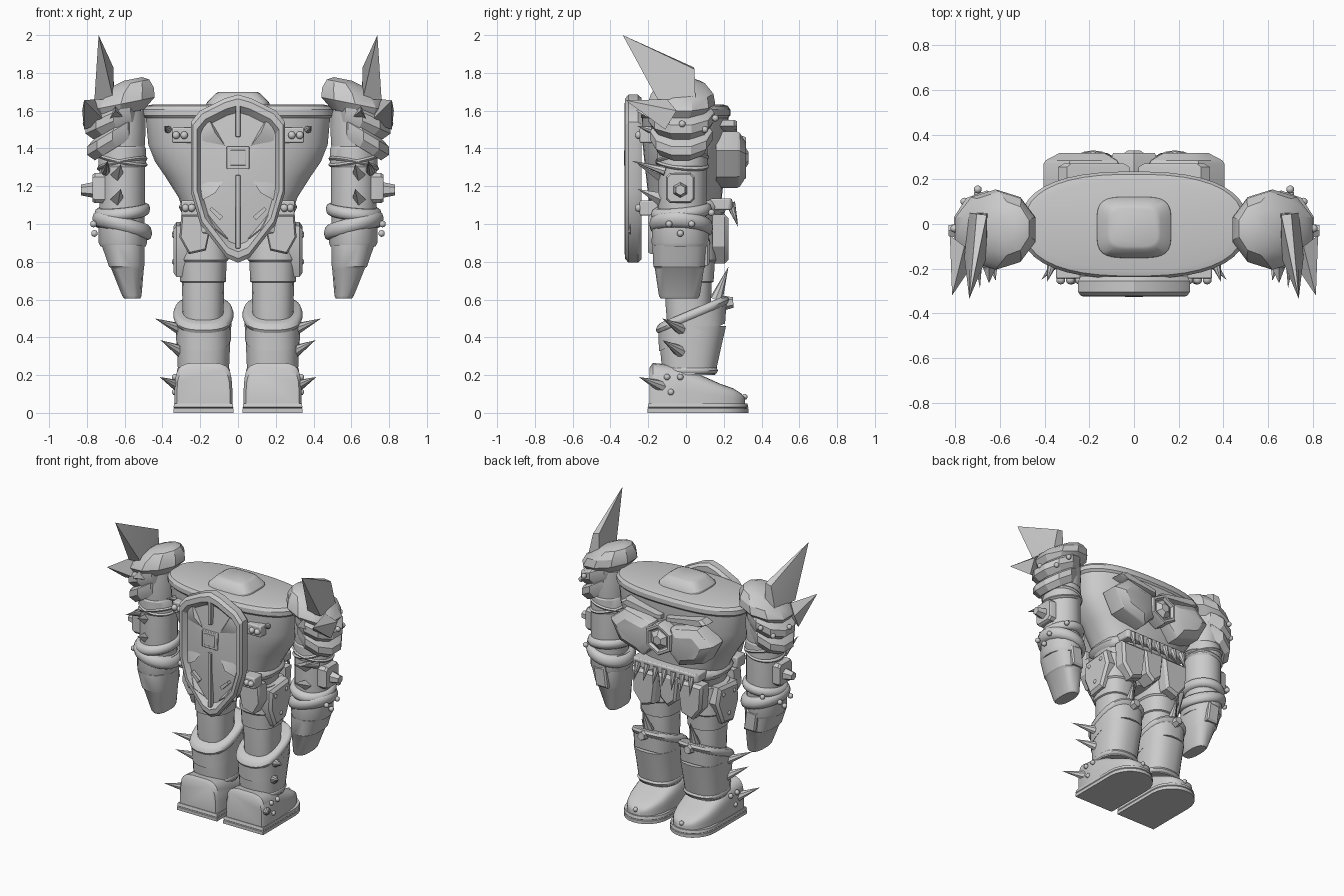
import bpy, bmesh, math
from mathutils import Vector

grey = bpy.data.materials.new("plain_grey")
grey.diffuse_color = (0.6, 0.6, 0.6, 1)
MAP = {'X': lambda u, v, w: (w, u, v), 'Y': lambda u, v, w: (u, w, v), 'Z': lambda u, v, w: (u, v, w)}


def finish(name, bm, mirror=False, bevel=0.0, angle=30):
    bmesh.ops.recalc_face_normals(bm, faces=bm.faces)
    me = bpy.data.meshes.new(name)
    bm.to_mesh(me)
    bm.free()
    ob = bpy.data.objects.new(name, me)
    bpy.context.collection.objects.link(ob)
    me.materials.append(grey)
    if bevel:
        m = ob.modifiers.new("bevel", 'BEVEL')
        m.width, m.segments, m.limit_method = bevel, 2, 'ANGLE'
    if mirror:
        m = ob.modifiers.new("mirror", 'MIRROR')
        m.use_mirror_merge = False
    bpy.context.view_layer.objects.active = ob
    ob.select_set(True)
    bpy.ops.object.shade_smooth_by_angle(angle=math.radians(angle))
    ob.select_set(False)
    return ob


def skin(bm, rings):
    vs = [[bm.verts.new(p) for p in r] for r in rings]
    n = len(vs[0])
    for a, b in zip(vs, vs[1:]):
        for i in range(n):
            bm.faces.new((a[i], a[(i + 1) % n], b[(i + 1) % n], b[i]))
    bm.faces.new(vs[0])
    bm.faces.new(vs[-1])


def loft(name, rings, sides=28, power=2.0, slope=(0, 0), axis='Z', floor=None, **kw):
    """rings: (centre u, centre v, height w, radius u, radius v)"""
    bm, out = bmesh.new(), []
    for cu, cv, w, ru, rv in rings:
        ring = []
        for i in range(sides):
            t = math.tau * (i + .5) / sides
            c, s = math.cos(t), math.sin(t)
            u = math.copysign(abs(c) ** (2 / power), c) * ru
            v = math.copysign(abs(s) ** (2 / power), s) * rv
            vv = cv + v if floor is None else max(cv + v, floor)
            ring.append(MAP[axis](cu + u, vv, w + slope[0] * u + slope[1] * v))
        out.append(ring)
    skin(bm, out)
    return finish(name, bm, **kw)


def band(name, c, r, h, **kw):
    """rounded belt around a limb"""
    prof = [(-1, .9), (-.7, 1), (0, 1.05), (.7, 1), (1, .9)]
    return loft(name, [(c[0], c[1], c[2] + a * h, r[0] * k, r[1] * k) for a, k in prof], angle=50, **kw)


def stack(name, pts, steps, axis='Y', **kw):
    """outline repeated at (depth, scale) steps"""
    us, vs = [p[0] for p in pts], [p[1] for p in pts]
    cu, cv = (min(us) + max(us)) / 2, (min(vs) + max(vs)) / 2
    bm = bmesh.new()
    skin(bm, [[MAP[axis](cu + (u - cu) * k, cv + (v - cv) * k, w) for u, v in pts] for w, k in steps])
    return finish(name, bm, **kw)


def hull(name, pts, **kw):
    bm = bmesh.new()
    for p in pts:
        bm.verts.new(p)
    bmesh.ops.convex_hull(bm, input=bm.verts)
    return finish(name, bm, **kw)


def cone(name, base, tip, r, r2=0.0, sides=8, mirror=True, **kw):
    a, b = Vector(base), Vector(tip)
    bm = bmesh.new()
    bmesh.ops.create_cone(bm, cap_ends=True, segments=sides, radius1=r, radius2=r2, depth=(b - a).length)
    q = (b - a).to_track_quat('Z', 'Y')
    for v in bm.verts:
        v.co = q @ v.co + (a + b) / 2
    return finish(name, bm, mirror=mirror, **kw)


def ball(name, c, r):
    bm = bmesh.new()
    bmesh.ops.create_uvsphere(bm, u_segments=10, v_segments=6, radius=r)
    bmesh.ops.translate(bm, verts=bm.verts, vec=c)
    return finish(name, bm, mirror=True, angle=60)


def rect(u0, u1, v0, v1):
    return [(u0, v0), (u1, v0), (u1, v1), (u0, v1)]


# torso, top plate, neck, waist
loft("torso", [(0, -.005, z, a, b) for z, a, b in [(1.08, .295, .19), (1.14, .315, .195), (1.25, .385, .207),
     (1.33, .44, .216), (1.42, .476, .225), (1.57, .49, .23)]], 40, 2.5)
loft("top_plate", [(0, -.005, z, a, b) for z, a, b in [(1.56, .49, .228), (1.575, .507, .24), (1.605, .507, .24),
     (1.625, .49, .228), (1.633, .45, .2)]], 40, 2.5)
loft("neck", [(0, -.015, 1.62, .17, .14), (0, -.015, 1.645, .165, .135), (0, -.015, 1.69, .12, .10),
     (0, -.015, 1.698, .105, .085)], 28, 4)
band("belt", (0, 0, 1.09), (.30, .205), .045, power=2.8)
loft("pelvis", [(0, 0, .85, .05, .09), (0, 0, .9, .14, .14), (0, 0, .98, .27, .17), (0, 0, 1.07, .30, .19)], 28, 2.6)

# shield with rim, ribs and corner wedges
half = [(.07, 1.665), (.2, 1.6), (.25, 1.54), (.25, 1.17), (.2, 1.0), (.06, .82)]
outline = [(0, 1.685)] + half + [(0, .795)] + [(-x, z) for x, z in half[::-1]]
stack("shield", outline, [(-.235, .96), (-.255, 1), (-.305, 1), (-.323, .95), (-.325, .87), (-.29, .79), (-.312, .22)])
for z0, z1 in [(1.46, 1.63), (.87, 1.26)]:
    stack("shield_rib", rect(-.012, .012, z0, z1), [(-.29, 1), (-.325, 1)], bevel=.004)
for k, d in [(1, -.322), (.68, -.328)]:
    a = .06 * k
    stack("shield_boss", rect(-a, a, 1.35 - a, 1.35 + a), [(-.29, 1), (d, 1)], bevel=.004)
for z, dz in [(1.52, -.13), (1.12, .15), (1.0, -.08)]:
    hull("shield_wedge", [(.2, -.295, z), (.16, -.295, z + .05), (.05, -.295, z + dz), (.12, -.325, z + dz * .3),
         (.19, -.295, z + dz * .6)], mirror=True)
stack("shield_bar", [(.08, 1.04), (.095, 1.02), (.15, 1.075), (.14, 1.09)], [(-.28, 1), (-.322, 1)], mirror=True)

# shield mounts
for z, x0, x1 in [(1.47, .24, .35), (1.085, .2, .3)]:
    stack("mount_plate", rect(x0, x1, z - .04, z + .04), [(-.15, 1), (-.245, 1)], bevel=.008, mirror=True)
    for x in (x0 + .045, x1 - .022):
        ball("mount_bolt", (x, -.25, z), .021)
cone("rear_spike", (.37, -.19, 1.5), (.39, -.26, 1.52), .02)

# chest wings and gem
stack("chest_wing", [(.05, 1.28), (.07, 1.44), (.29, 1.49), (.405, 1.39), (.33, 1.25), (.14, 1.19)],
      [(.16, 1), (.27, 1), (.285, .95), (.318, .6)], mirror=True)
hexa = [(.115 * math.sin(i * math.tau / 6), 1.35 + .115 * math.cos(i * math.tau / 6)) for i in range(6)]
stack("gem_frame", hexa, [(.22, 1), (.305, 1), (.318, .93), (.318, .78), (.3, .68)])
stack("gem", hexa, [(.25, .6), (.305, .6), (.33, .28)])
stack("chest_brow", [(.02, 1.47), (.02, 1.5), (.3, 1.55), (.34, 1.52), (.3, 1.5)], [(.17, 1), (.255, 1), (.27, .85)],
      mirror=True)

# front belt bar with hanging teeth
stack("tooth_bar", rect(-.26, .26, 1.075, 1.135), [(.13, 1), (.23, 1), (.245, .94)], bevel=.008)
for i in range(7):
    x = -.21 + .07 * i
    cone("tooth", (x, .235, 1.11), (x * 1.05, .275, .985 + .015 * (i % 2)), .026, mirror=False)

# hip plates
stack("hip_plate", [(-.11, .99), (.1, 1.01), (.13, .9), (.06, .74), (-.06, .72), (-.12, .86)],
      [(.27, 1), (.325, 1), (.342, .85)], axis='X', mirror=True)
stack("front_tasset", [(.08, 1.05), (.28, 1.05), (.27, .88), (.2, .79), (.11, .82)],
      [(.14, 1), (.205, 1), (.225, .85)], mirror=True)
stack("rear_tasset", [(.13, 1.05), (.3, 1.05), (.31, .93), (.26, .84), (.17, .86)],
      [(-.11, 1), (-.185, 1), (-.2, .9)], mirror=True)
stack("loin_guard", [(-.08, 1.06), (.08, 1.06), (.06, .88), (0, .83), (-.06, .88)], [(.1, 1), (.2, 1), (.215, .8)])
for y, z in [(-.06, .94), (.06, .95), (0, .8)]:
    ball("hip_bolt", (.335, y, z), .016)

# legs and boots
loft("thigh", [(.185, .012, z, a, b) for z, a, b in [(.44, .105, .11), (.56, .11, .12), (.69, .112, .125),
     (.695, .122, .135), (.8, .125, .142), (.81, .135, .15), (1.0, .125, .14)]], 24, 2.5, mirror=True)
bm_rings = [(.183, .015, .2, .135, .14), (.183, .025, .36, .142, .165)]
loft("shin", bm_rings + [(.183, .035, .46, .148, .178)], 24, 2.5, mirror=True)
loft("boot_collar", [(.183, .032, .40, .146, .176), (.183, .034, .52, .15, .183)], 24, 2.5, slope=(0, .42), mirror=True)
band("boot_rim", (.183, .034, .52), (.152, .186), .028, power=2.5, slope=(0, .42), mirror=True)
band("ankle_band", (.183, .018, .225), (.135, .145), .022, power=2.5, mirror=True)
loft("shoe", [(.183, .05, y, a, b) for y, a, b in [(-.193, .14, .19), (-.175, .153, .215), (-.03, .153, .2),
     (.08, .148, .15), (.18, .135, .105), (.25, .11, .08), (.29, .08, .055), (.312, .04, .03)]],
     28, 4.5, axis='Y', floor=.04, mirror=True, angle=40)
toe = [(.183 + .158 * math.cos(math.pi * i / 12), .16 + .17 * math.sin(math.pi * i / 12)) for i in range(13)]
stack("sole", [(.025, -.203), (.341, -.203)] + toe, [(0, 1), (.022, 1), (.026, .98), (.03, 1), (.05, .98)],
      axis='Z', mirror=True)
for b, t in [((.3, -.02, .44), (.44, -.125, .50)), ((.3, -.03, .325), (.41, -.125, .385)),
             ((.31, -.13, .14), (.415, -.25, .19))]:
    cone("boot_spike", b, t, .034)
for y, z in [(-.1, .19), (-.03, .19), (-.08, .11)]:
    ball("shoe_bolt", (.334, y, z), .017)
cone("knee_bolt", (.183, .19, .58), (.183, .25, .585), .04, .028, 6)
cone("knee_spike", (.183, .16, .6), (.19, .225, .775), .035)
ball("toe_bolt", (.183, .31, .085), .016)

# arms and hands
loft("arm", [(.613, -.02, z, a, a * 1.06) for z, a in [(1.0, .118), (1.1, .122), (1.3, .122), (1.31, .128),
     (1.4, .126), (1.41, .12), (1.5, .125), (1.6, .122)]], 24, mirror=True)
band("arm_strap", (.613, -.02, 1.34), (.128, .136), .014, slope=(.2, .1), mirror=True)
band("arm_strap", (.613, -.02, 1.32), (.128, .136), .014, slope=(-.2, -.1), mirror=True)
band("upper_cuff", (.613, -.025, 1.065), (.142, .155), .032, slope=(-.1, .1), mirror=True)
band("lower_cuff", (.613, -.025, .99), (.152, .162), .04, slope=(.25, -.05), mirror=True)
loft("wrist", [(.608, -.03, .88, .122, .148), (.61, -.03, .9, .13, .155), (.61, -.03, 1.0, .13, .152)], 16, mirror=True)
loft("hand", [(.56, -.035, .605, .044, .1), (.562, -.035, .62, .052, .11), (.585, -.035, .765, .088, .132),
     (.59, -.035, .775, .095, .14), (.608, -.035, .89, .116, .145)], 16, 2.6, mirror=True)
stack("thumb", [(.54, .78), (.63, .78), (.65, .92), (.56, .93)], [(.05, 1), (.115, 1), (.125, .8)], mirror=True)
pl = [(-.085, 1.11), (.025, 1.11), (.045, 1.13), (.045, 1.25), (.025, 1.27), (-.085, 1.27), (-.105, 1.25), (-.105, 1.13)]
stack("elbow_plate", pl, [(.68, 1), (.757, 1), (.77, .9)], axis='X', mirror=True)
cone("elbow_bolt", (.75, -.03, 1.18), (.832, -.03, 1.18), .045, .028, 6)
for z in (1.27, 1.14):
    cone("arm_spike", (.64, -.13, z - .01), (.62, -.255, z + .045), .036, sides=4)
cone("arm_spike", (.7, -.11, 1.28), (.69, -.29, 1.335), .025)
for x, y, z in [(.765, -.09, 1.0), (.765, .03, 1.0), (.7, .135, 1.06), (.76, -.03, .95)]:
    ball("cuff_bolt", (x, y, z), .018)

# shoulder layers and blades
loft("shoulder_cap", [(.63, -.03, 1.58, .14, .14), (.62, -.025, 1.635, .188, .18), (.605, -.02, 1.69, .168, .165),
     (.57, -.02, 1.745, .105, .12), (.555, -.02, 1.768, .05, .06)], 10, slope=(-.2, 0), mirror=True)
for name, x, z, a, b, s in [("shoulder_mid", .66, 1.565, .155, .175, -.45), ("shoulder_low", .665, 1.465, .14, .165, -.6)]:
    loft(name, [(x - .02, -.025, z - .06, a * .85, b * .85), (x, -.025, z - .02, a, b), (x, -.025, z + .025, a, b),
         (x - .02, -.025, z + .06, a * .8, b * .85)], 10, slope=(s, 0), mirror=True)
hull("tall_blade", [(.738, -.335, 2.0), (.66, .04, 1.83), (.705, .045, 1.82), (.655, .05, 1.66), (.74, .05, 1.66),
     (.66, -.15, 1.66), (.76, -.15, 1.66)], mirror=True)
hull("side_blade", [(.815, -.32, 1.655), (.815, -.11, 1.5), (.7, -.15, 1.54), (.76, -.1, 1.66), (.825, -.05, 1.6)],
     mirror=True)
hull("small_blade", [(.65, -.265, 1.6), (.6, -.16, 1.56), (.69, -.16, 1.54), (.65, -.14, 1.64)], mirror=True)
for x, y, z in [(.7, .155, 1.56), (.76, .1, 1.5), (.805, -.02, 1.53)]:
    ball("shoulder_bolt", (x, y, z), .018)
